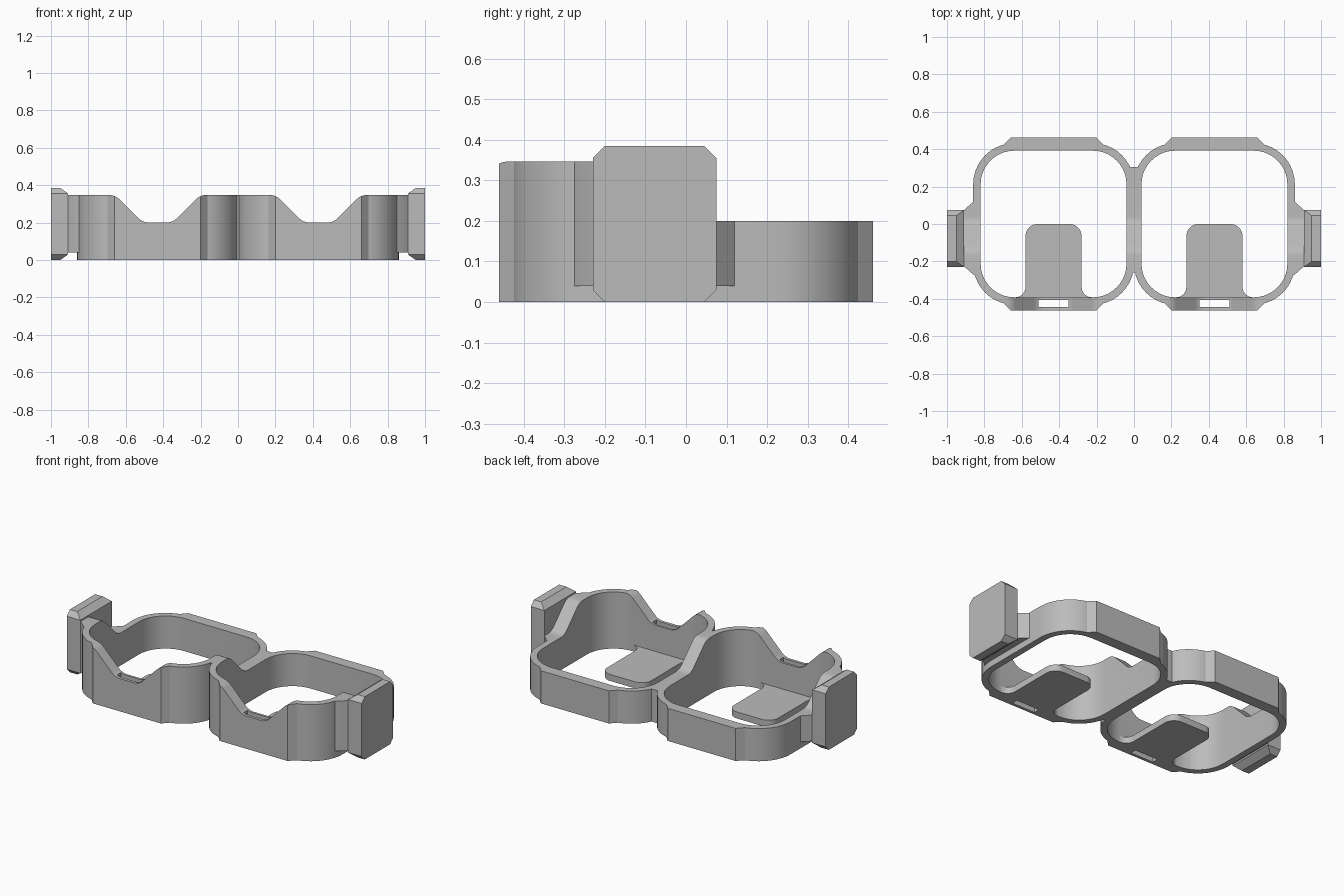
import bpy, bmesh, math
from mathutils import Vector

cube = bpy.data.objects.get("Cube")
if cube:
    bpy.data.objects.remove(cube, do_unlink=True)

grey = bpy.data.materials.new("plain_grey")
grey.use_nodes = True
colour = (0.5, 0.5, 0.5, 1)
grey.diffuse_color = colour
grey.node_tree.nodes["Principled BSDF"].inputs["Base Color"].default_value = colour

CELL = 0.43     # centre of each bay, and half its outer width
HIGH, LOW = 0.347, 0.2
AXES = {"x": lambda a, b, t: (t, a, b),
        "y": lambda a, b, t: (a, t, b),
        "z": lambda a, b, t: (a, b, t)}


def rounded(corners, steps=10):
    """Polygon with a tangent arc at every (a, b, radius) corner."""
    out = []
    n = len(corners)
    for i, (a, b, r) in enumerate(corners):
        p = Vector((a, b))
        if r == 0:
            out.append(p)
            continue
        u = (Vector(corners[i - 1][:2]) - p).normalized()
        v = (Vector(corners[(i + 1) % n][:2]) - p).normalized()
        half = u.angle(v) / 2
        centre = p + (u + v).normalized() * (r / math.sin(half))
        start = p + u * (r / math.tan(half)) - centre
        end = p + v * (r / math.tan(half)) - centre
        sweep = start.angle(end)
        for k in range(steps + 1):
            t = k / steps
            out.append(centre + (start * math.sin((1 - t) * sweep)
                                 + end * math.sin(t * sweep)) / math.sin(sweep))
    return out


def finish(name, bm):
    bmesh.ops.recalc_face_normals(bm, faces=bm.faces)
    mesh = bpy.data.meshes.new(name)
    bm.to_mesh(mesh)
    bm.free()
    mesh.materials.append(grey)
    obj = bpy.data.objects.new(name, mesh)
    bpy.context.collection.objects.link(obj)
    return obj


def prism(name, points, lo, hi, axis="z"):
    bm = bmesh.new()
    place = AXES[axis]
    rings = [[bm.verts.new(place(a, b, t)) for a, b in points] for t in (lo, hi)]
    for ring in rings:
        bm.faces.new(ring)
    for i in range(len(points)):
        bm.faces.new((rings[0][i - 1], rings[0][i], rings[1][i], rings[1][i - 1]))
    return finish(name, bm)


def box_outline(cx, cy, hx, hy, r=0):
    return rounded([(cx - hx, cy - hy, r), (cx + hx, cy - hy, r),
                    (cx + hx, cy + hy, r), (cx - hx, cy + hy, r)])


def combine(target, tool, operation):
    mod = target.modifiers.new("combine", "BOOLEAN")
    mod.object, mod.operation, mod.solver = tool, operation, "EXACT"
    bpy.context.view_layer.objects.active = target
    bpy.ops.object.modifier_apply(modifier=mod.name)
    bpy.data.objects.remove(tool, do_unlink=True)


def smooth(obj):
    bpy.ops.object.select_all(action="DESELECT")
    obj.select_set(True)
    bpy.context.view_layer.objects.active = obj
    bpy.ops.object.shade_smooth_by_angle(angle=math.radians(25))


# Central web joining the two bays
frame = prism("double_bay_frame", [(-0.005, -0.26), (0.005, -0.26), (0.02, 0.2),
                                   (0.02, 0.305), (-0.02, 0.305), (-0.02, 0.2)], 0, HIGH)

# Outer shells with thickened front and back pads, and side brackets
for s in (-1, 1):
    c = s * CELL
    combine(frame, prism("shell", box_outline(c, 0, CELL, 0.432, 0.22), 0, HIGH), "UNION")
    pad = [(c - 0.29, -0.4), (c - 0.23, -0.462), (c + 0.23, -0.462), (c + 0.29, -0.4),
           (c + 0.29, 0.4), (c + 0.23, 0.462), (c - 0.23, 0.462), (c - 0.29, 0.4)]
    combine(frame, prism("pad", pad, 0, HIGH), "UNION")
    bracket = [(s * 0.84, -0.28), (s * 0.86, -0.27), (s * 0.91, -0.225),
               (s * 0.91, 0.072), (s * 0.86, 0.12), (s * 0.84, 0.12)]
    combine(frame, prism("bracket", bracket, 0.04, HIGH), "UNION")

# Bay openings, front notches and narrow slots
for s in (-1, 1):
    c = s * CELL
    hole = box_outline(c, 0, 0.39, 0.392, 0.18)
    combine(frame, prism("opening", hole, -1, 1), "DIFFERENCE")
    notch = rounded([(c - 0.08, LOW, 0.08), (c + 0.08, LOW, 0.08),
                     (c + 0.227, HIGH, 0.08), (c + 0.4, HIGH, 0),
                     (c + 0.4, 0.6, 0), (c - 0.4, 0.6, 0),
                     (c - 0.4, HIGH, 0), (c - 0.227, HIGH, 0.08)])
    # Lift the shoulders a hair so the cut never lies in the top face
    notch = [(a, b + 0.0004) for a, b in notch]
    combine(frame, prism("notch", notch, -0.6, -0.2, "y"), "DIFFERENCE")
    slot = box_outline(c, -0.425, 0.08, 0.019)
    combine(frame, prism("slot", slot, -1, 1), "DIFFERENCE")

# Step down from the tall front to the low back
step = rounded([(-0.3, HIGH + 0.0004, 0), (-0.14, HIGH + 0.0004, 0.08), (0.007, LOW, 0.08),
                (0.7, LOW, 0), (0.7, 0.6, 0), (-0.3, 0.6, 0)])
combine(frame, prism("step", step, -1.2, 1.2, "x"), "DIFFERENCE")
smooth(frame)

for s, side in ((-1, "right"), (1, "left")):
    # Flat tongue in the floor of each bay
    c = s * CELL
    tongue = rounded([(c - 0.205, -0.392, 0), (c + 0.205, -0.392, 0),
                      (c + 0.15, -0.392, 0), (c + 0.15, 0, 0.065),
                      (c - 0.15, 0, 0.065), (c - 0.15, -0.392, 0)][3:5]
                     + [(c - 0.15, -0.392, 0), (c + 0.15, -0.392, 0)])
    # Flared fillets at the tongue's root
    flare = 0.055
    left = [(c - 0.15 - flare + flare * math.sin(t * math.pi / 12),
             -0.392 + flare - flare * math.cos(t * math.pi / 12)) for t in range(7)]
    right = [(2 * c - a, b) for a, b in left]
    outline = left + [tuple(p) for p in reversed(tongue[:-2])] + right[::-1]
    smooth(prism(side + "_tongue", outline, 0, 0.04))

    # End plate with clipped corners and bevelled inner edges
    bm = bmesh.new()
    y0, y1, top, cut = -0.23, 0.075, 0.385, 0.03
    for x in (0.95, 1.0):
        for y, d in ((y0, 1), (y1, -1)):
            for z, e in ((0, 1), (top, -1)):
                bm.verts.new((s * x, y + d * cut, z))
                bm.verts.new((s * x, y, z + e * cut))
    for y in (y0, y1):
        for z in (cut, top - cut):
            bm.verts.new((s * 0.908, y, z))
    bmesh.ops.convex_hull(bm, input=bm.verts)
    bmesh.ops.dissolve_limit(bm, angle_limit=0.01, verts=bm.verts, edges=bm.edges)
    finish(side + "_end_plate", bm)
